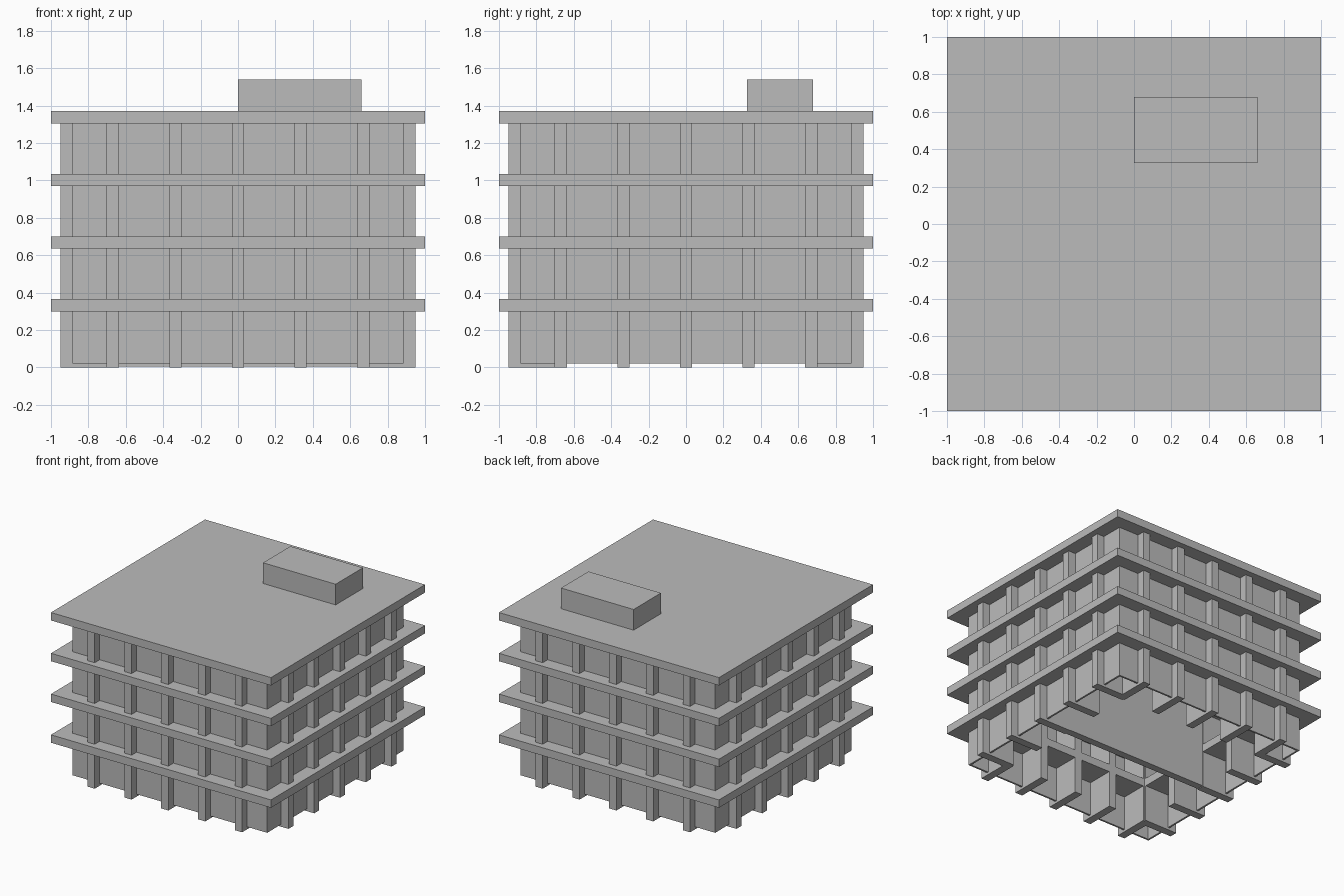
import bpy
import bmesh
from mathutils import Matrix, Vector

old = bpy.data.objects.get("Cube")
if old:
    bpy.data.objects.remove(old, do_unlink=True)

# Single concrete colour
concrete = bpy.data.materials.new("concrete_grey")
concrete.use_nodes = True
GREY = (0.5, 0.5, 0.5, 1)
concrete.diffuse_color = GREY
concrete.node_tree.nodes["Principled BSDF"].inputs["Base Color"].default_value = GREY


def boxes(name, spans):
    """One object made of boxes, each given as (low corner, high corner)."""
    bm = bmesh.new()
    for low, high in spans:
        low, high = Vector(low), Vector(high)
        place = Matrix.Translation((low + high) / 2) @ Matrix.Diagonal((high - low).to_4d())
        bmesh.ops.create_cube(bm, size=1, matrix=place)
    mesh = bpy.data.meshes.new(name)
    bm.to_mesh(mesh)
    bm.free()
    mesh.materials.append(concrete)
    obj = bpy.data.objects.new(name, mesh)
    bpy.context.collection.objects.link(obj)
    return obj


def ring(outer, inner, z0, z1):
    """Four boxes forming a square frame."""
    return [
        ((-outer, -outer, z0), (outer, -inner, z1)),
        ((-outer, inner, z0), (outer, outer, z1)),
        ((-outer, -inner, z0), (-inner, inner, z1)),
        ((inner, -inner, z0), (outer, inner, z1)),
    ]


FLOOR, SLAB, ROOF = 0.335, 0.065, 1.37
WALL, FIN_OUT, FIN_IN, HALF = 0.885, 0.95, 0.65, 0.0325
CEILING = ROOF - SLAB

# Outer walls, open underneath
boxes("outer_walls", ring(WALL, WALL - 0.015, 0.02, CEILING))

# Projecting floor slabs around an open middle
for level in range(1, 4):
    top = ROOF - FLOOR * (4 - level)
    boxes(f"floor_slab_{level}", ring(1, FIN_IN, top - SLAB, top))

# Roof and its plant room
boxes("roof_slab", [((-1, -1, CEILING), (1, 1, ROOF))])
boxes("roof_plant_room", [((0, 0.325, ROOF), (0.66, 0.68, 1.54))])

# Deep upright fins, five on every side
for side, sign in (("front", -1), ("back", 1)):
    y0, y1 = sorted((sign * FIN_IN, sign * FIN_OUT))
    boxes(f"{side}_fins", [((c * FLOOR - HALF, y0, 0), (c * FLOOR + HALF, y1, CEILING))
                           for c in range(-2, 3)])
for side, sign in (("right", -1), ("left", 1)):
    x0, x1 = sorted((sign * FIN_IN, sign * FIN_OUT))
    boxes(f"{side}_fins", [((x0, c * FLOOR - HALF, 0), (x1, c * FLOOR + HALF, CEILING))
                           for c in range(-2, 3)])

# Dividing wall across the inside
boxes("inner_wall", [((-FIN_IN, -0.03, 0.005), (FIN_IN, 0.03, CEILING))])
